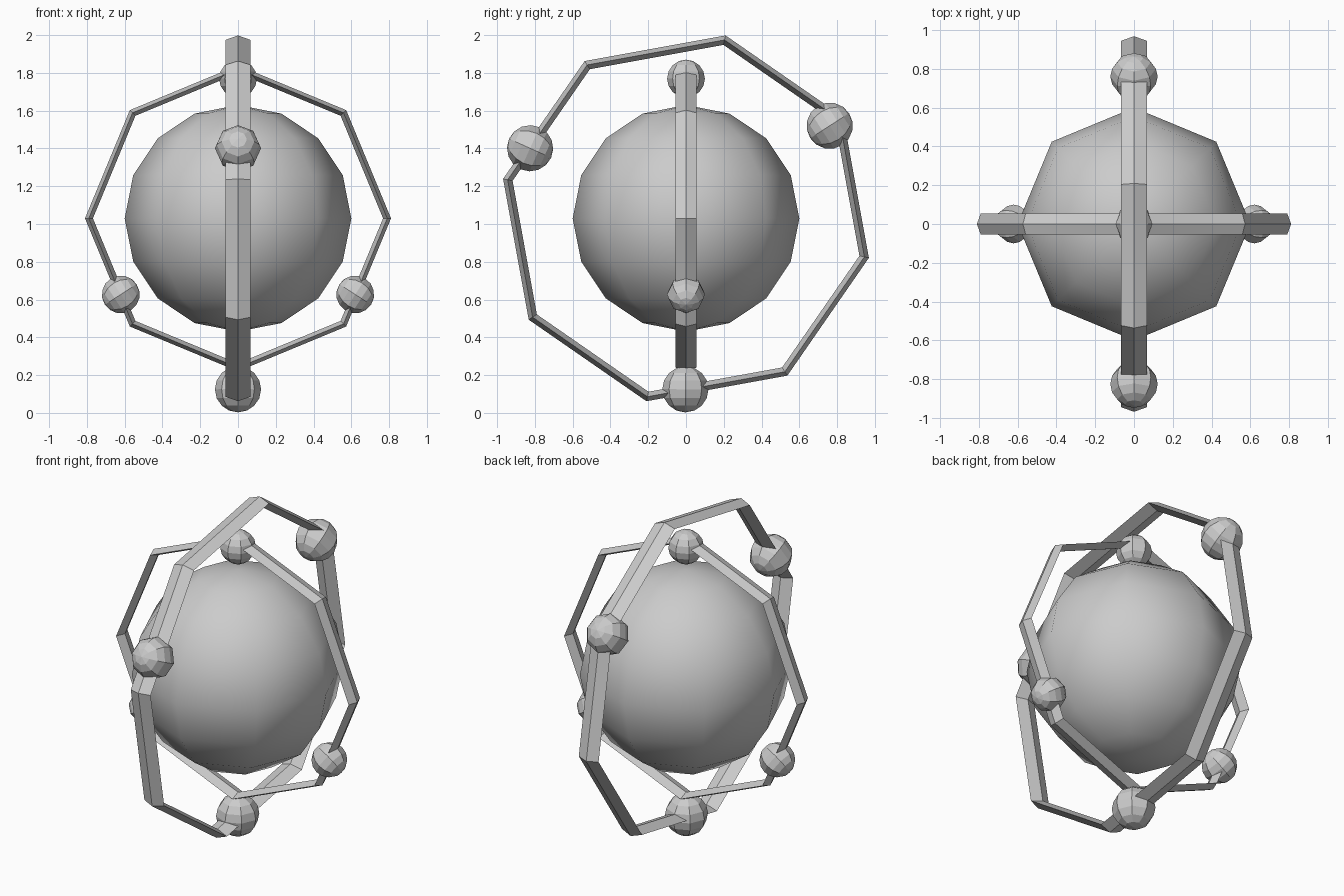
import bpy, bmesh, math
from mathutils import Matrix, Vector

if "Cube" in bpy.data.objects:
    bpy.data.objects.remove(bpy.data.objects["Cube"])

CENTRE = Vector((0, 0, 1.03))


def finish(bm, name, smooth=False):
    bmesh.ops.recalc_face_normals(bm, faces=bm.faces[:])
    me = bpy.data.meshes.new(name)
    bm.to_mesh(me)
    bm.free()
    for p in me.polygons:
        p.use_smooth = smooth
    ob = bpy.data.objects.new(name, me)
    bpy.context.collection.objects.link(ob)
    return ob


def orbit(name, u, tilt, scale):
    """Octagonal ring with diamond section and three balls, in the plane of u and z."""
    up = Vector((0, 0, 1))
    side = u.cross(up)

    def radial(deg):
        a = math.radians(deg + tilt)
        return u * math.cos(a) + up * math.sin(a)

    # ring: flattened diamond swept round eight corners
    bm = bmesh.new()
    section = [(0.81, 0), (0.79, 0.055), (0.768, 0), (0.79, -0.055)]
    loops = [[bm.verts.new(CENTRE + (radial(45 * i) * r + side * w) * scale)
              for r, w in section] for i in range(8)]
    for i in range(8):
        a, b = loops[i], loops[(i + 1) % 8]
        for j in range(4):
            k = (j + 1) % 4
            bm.faces.new((a[j], a[k], b[k], b[j]))
    finish(bm, name + "_ring")

    # balls: poles point away from the centre
    for n, deg in enumerate((90, 213, 327)):
        out = radial(deg)
        rot = Matrix((side, out.cross(side), out)).transposed().to_4x4()
        bm = bmesh.new()
        bmesh.ops.create_uvsphere(
            bm, u_segments=8, v_segments=8, radius=0.1 * scale,
            matrix=Matrix.Translation(CENTRE + out * 0.74 * scale) @ rot)
        finish(bm, f"{name}_ball_{n + 1}")


# central core
bm = bmesh.new()
bmesh.ops.create_uvsphere(bm, u_segments=8, v_segments=8, radius=0.6,
                          matrix=Matrix.Translation(CENTRE))
finish(bm, "core_sphere", smooth=True)

# the outer orbit repeats the inner one, turned and enlarged
orbit("inner_orbit", Vector((1, 0, 0)), 0, 1.0)
orbit("outer_orbit", Vector((0, 1, 0)), -57.2, 1.223)
